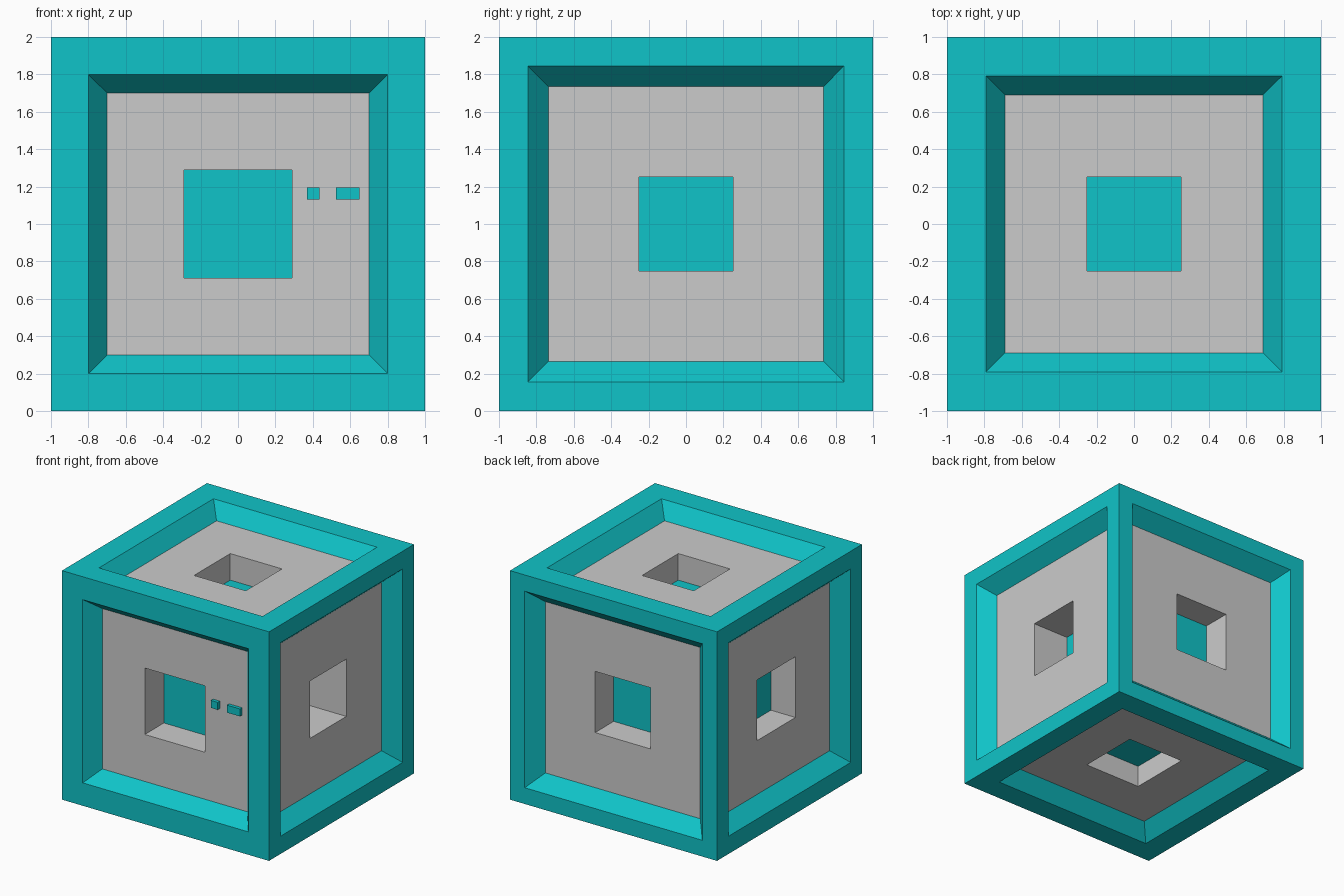
import bpy, bmesh
from math import radians
from mathutils import Matrix, Vector

if "Cube" in bpy.data.objects:
    bpy.data.objects.remove(bpy.data.objects["Cube"])

teal = bpy.data.materials.new("teal")
teal.diffuse_color = (0.005, 0.55, 0.58, 1)
teal.use_nodes = True
teal.node_tree.nodes["Principled BSDF"].inputs["Base Color"].default_value = teal.diffuse_color

PANEL_DEPTH = 0.128
CENTRE = Vector((0, 0, 1))

# side: turn from the front face, opening half, panel half, hole half, hole depth
FRONT = Matrix.Identity(3)
turn = lambda a, ax: Matrix.Rotation(radians(a), 3, ax)
SIDES = [
    (FRONT,            0.80,  0.70,  0.29,  0.263),
    (turn(90, 'Z'),    0.845, 0.735, 0.25,  0.353),   # right
    (turn(180, 'Z'),   0.858, 0.748, 0.267, 0.255),   # back
    (turn(-90, 'Z'),   0.845, 0.735, 0.265, 0.237),   # left
    (turn(-90, 'X'),   0.79,  0.69,  0.25,  0.232),   # top
    (turn(90, 'X'),    0.795, 0.69,  0.278, 0.192),   # bottom
]


def square(bm, rot, half, depth):
    """Four corners of a square sunk below one side of the cube."""
    corners = ((-1, -1), (1, -1), (1, 1), (-1, 1))
    return [bm.verts.new(rot @ Vector((x * half, depth - 1, z * half)) + CENTRE)
            for x, z in corners]


def bridge(bm, outer, inner):
    for i in range(4):
        j = (i + 1) % 4
        bm.faces.new((outer[i], outer[j], inner[j], inner[i]))


def finish(bm, name, material=None):
    bmesh.ops.remove_doubles(bm, verts=bm.verts, dist=1e-4)
    mesh = bpy.data.meshes.new(name)
    bm.to_mesh(mesh)
    bm.free()
    if material:
        mesh.materials.append(material)
    obj = bpy.data.objects.new(name, mesh)
    bpy.context.collection.objects.link(obj)
    return obj


frame, panels = bmesh.new(), bmesh.new()
for rot, opening, panel, hole, hole_depth in SIDES:
    floor_depth = PANEL_DEPTH + hole_depth
    # teal rim, sloped reveal and floor of the square recess
    rings = [square(frame, rot, h, d) for h, d in
             ((1, 0), (opening, 0), (panel, PANEL_DEPTH))]
    bridge(frame, rings[0], rings[1])
    bridge(frame, rings[1], rings[2])
    frame.faces.new(square(frame, rot, hole, floor_depth))
    # grey panel and recess walls
    rings = [square(panels, rot, h, d) for h, d in
             ((panel, PANEL_DEPTH), (hole, PANEL_DEPTH), (hole, floor_depth))]
    bridge(panels, rings[0], rings[1])
    bridge(panels, rings[1], rings[2])
finish(frame, "cube_frame", teal)
finish(panels, "inset_panels")

# two small raised buttons on the front panel
for name, x0, x1 in (("small_button", 0.37, 0.435), ("wide_button", 0.525, 0.65)):
    bm = bmesh.new()
    size = Vector((x1 - x0, 0.035, 0.065))
    place = Matrix.Translation(((x0 + x1) / 2, PANEL_DEPTH - 1 - 0.0125, 1.163))
    bmesh.ops.create_cube(bm, size=1, matrix=place @ Matrix.Diagonal(size.to_4d()))
    finish(bm, name, teal)
